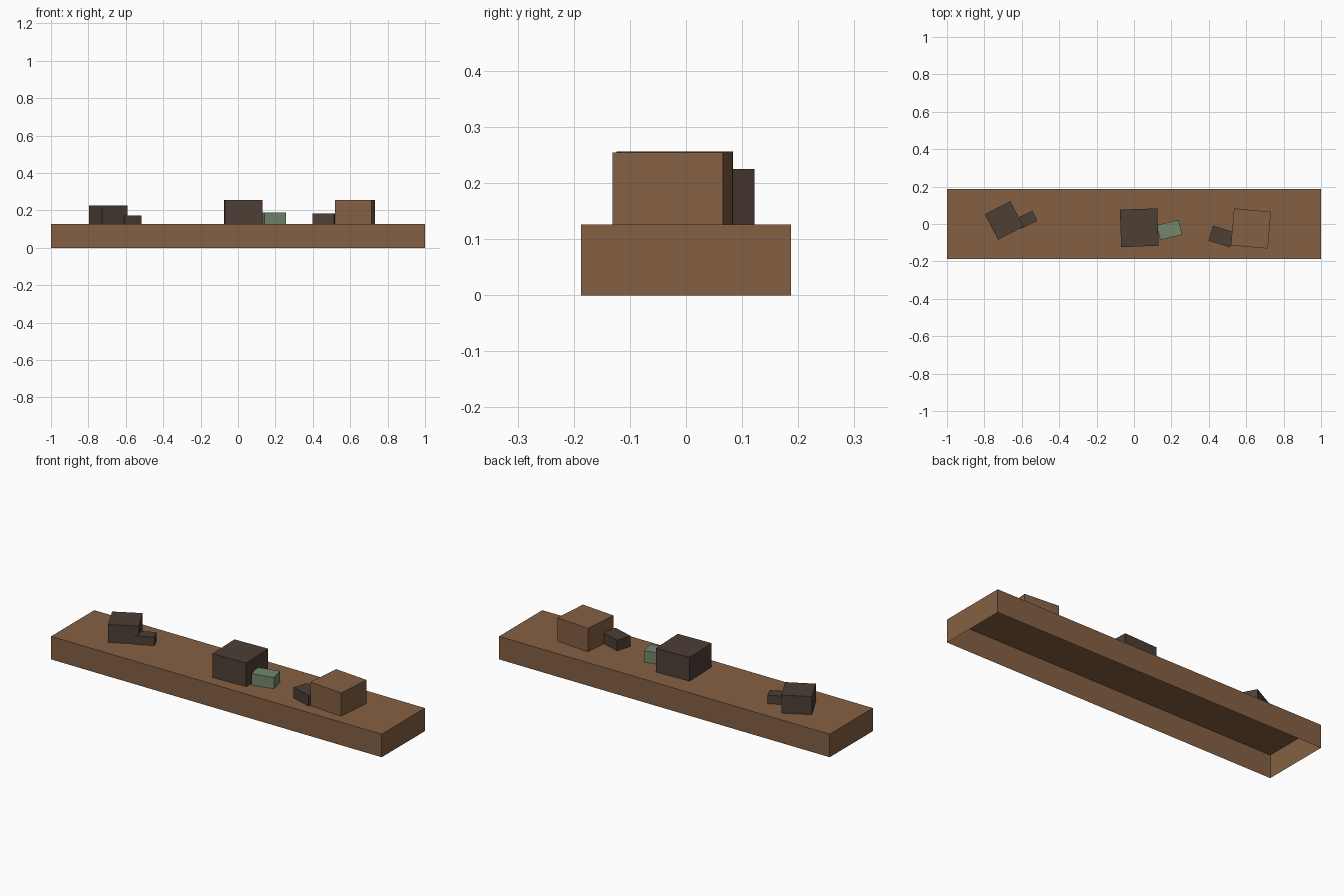
import bpy, bmesh, math
from mathutils import Matrix

cube = bpy.data.objects.get("Cube")
if cube:
    bpy.data.objects.remove(cube, do_unlink=True)


def make_material(name, rgb):
    mat = bpy.data.materials.new(name)
    mat.use_nodes = True
    colour = (*rgb, 1)
    mat.diffuse_color = colour
    mat.node_tree.nodes["Principled BSDF"].inputs["Base Color"].default_value = colour
    return mat


brown = make_material("warm brown", (0.235, 0.118, 0.057))
dark = make_material("dark brown", (0.075, 0.050, 0.036))
green = make_material("sage green", (0.175, 0.240, 0.152))


def open_box(name, mat, centre, size, bottom, top, angle=0):
    """Box standing on its open underside, turned about z by angle degrees."""
    bm = bmesh.new()
    bmesh.ops.create_cube(bm, size=1)
    base = [f for f in bm.faces if f.normal.z < -0.5]
    bmesh.ops.delete(bm, geom=base, context='FACES_ONLY')
    height = top - bottom
    bm.transform(Matrix.Translation((0, 0, 0.5)))
    bm.transform(Matrix.Diagonal((*size, height, 1)))
    mesh = bpy.data.meshes.new(name)
    bm.to_mesh(mesh)
    bm.free()
    mesh.materials.append(mat)
    obj = bpy.data.objects.new(name, mesh)
    obj.location = (*centre, bottom)
    obj.rotation_euler.z = math.radians(angle)
    bpy.context.collection.objects.link(obj)
    return obj


# Long hollow plank
DECK = 0.126
open_box("plank", brown, (0, 0), (2, 0.374), 0, DECK)

# Left pair of blocks
open_box("left_block", dark, (-0.694, 0.019), (0.153, 0.153), DECK, 0.225, 27.8)
open_box("left_small_block", dark, (-0.575, 0.022), (0.1, 0.06), DECK, 0.173, 25)

# Middle pair of blocks
open_box("middle_block", dark, (0.028, -0.02), (0.2, 0.2), DECK, 0.256, 2)
open_box("middle_small_block", green, (0.19, -0.032), (0.12, 0.082), DECK, 0.188, 13.4)

# Right pair of blocks
open_box("right_block", brown, (0.625, -0.024), (0.198, 0.198), DECK, 0.254, -5)
open_box("right_small_block", dark, (0.468, -0.067), (0.12, 0.084), DECK, 0.184, -17)
